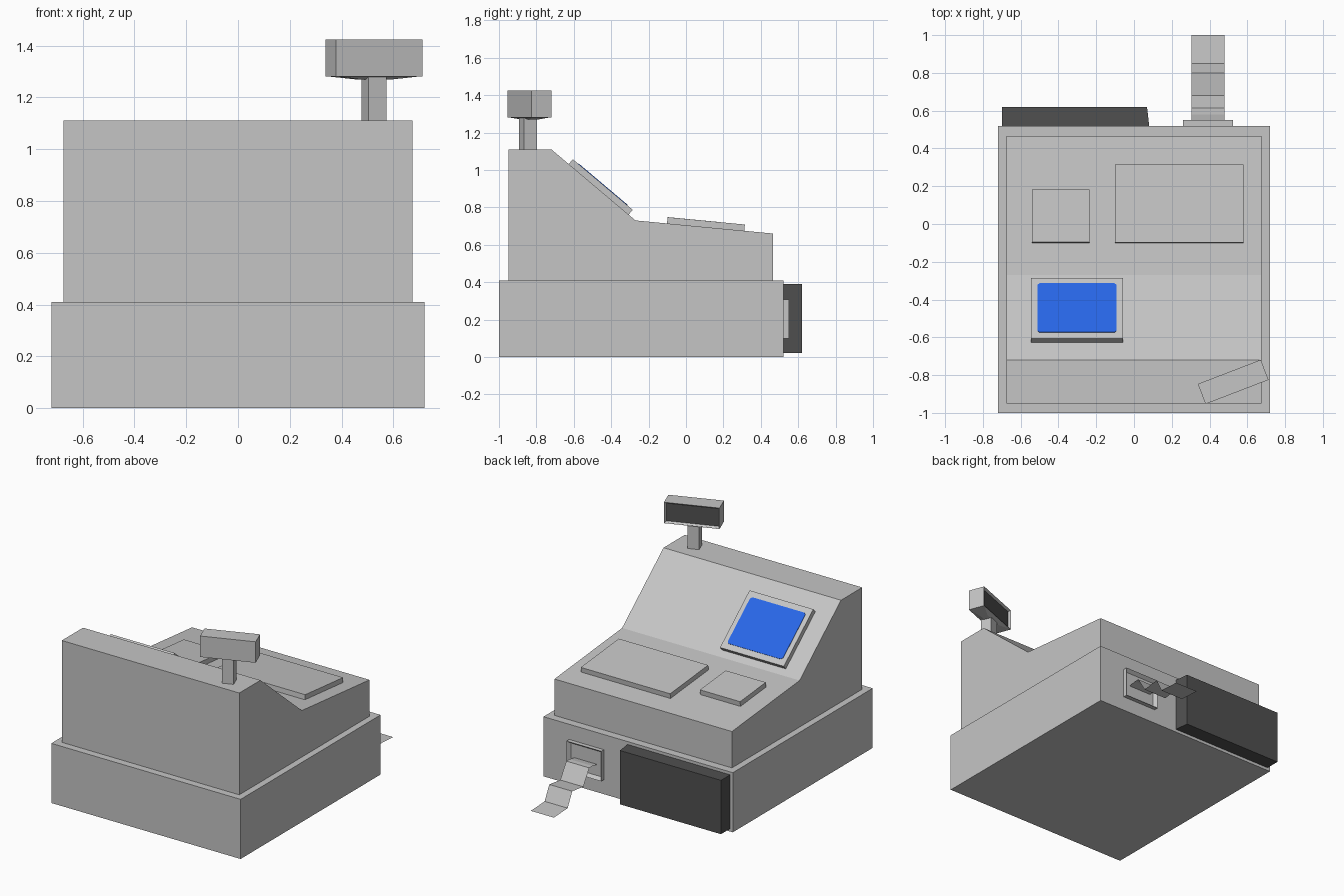
import bpy, bmesh, math
from mathutils import Matrix, Vector

if "Cube" in bpy.data.objects:
    bpy.data.objects.remove(bpy.data.objects["Cube"])


def material(name, rgb):
    m = bpy.data.materials.new(name)
    m.diffuse_color = (*rgb, 1)
    m.use_nodes = True
    m.node_tree.nodes["Principled BSDF"].inputs["Base Color"].default_value = m.diffuse_color
    return m


GREY = material("casing grey", (0.56, 0.56, 0.56))
DARK = material("dark grey", (0.08, 0.08, 0.08))
BLUE = material("screen blue", (0.022, 0.138, 0.83))


def finish(name, bm, mats, matrix=Matrix()):
    bmesh.ops.transform(bm, matrix=matrix, verts=bm.verts)
    mesh = bpy.data.meshes.new(name)
    bm.to_mesh(mesh)
    bm.free()
    for m in mats:
        mesh.materials.append(m)
    ob = bpy.data.objects.new(name, mesh)
    bpy.context.collection.objects.link(ob)
    return ob


def place(loc, angle=0, axis='X'):
    return Matrix.Translation(loc) @ Matrix.Rotation(angle, 4, axis)


def box(name, size, matrix, mats=(GREY,), recess=None):
    """Box standing on its local origin; recess = (border, depth) sinks the +y face."""
    bm = bmesh.new()
    bmesh.ops.create_cube(bm, size=1)
    for v in bm.verts:
        v.co = Vector((v.co.x * size[0], v.co.y * size[1], (v.co.z + 0.5) * size[2]))
    if recess:
        bm.normal_update()
        face = [f for f in bm.faces if f.normal.y > 0.9]
        bmesh.ops.inset_individual(bm, faces=face, thickness=recess[0])
        for v in face[0].verts:
            v.co.y -= recess[1]
        face[0].material_index = len(mats) - 1
    return finish(name, bm, mats, matrix)


def prism(name, points, offset, mats, matrix=Matrix()):
    """Extrude a flat outline by the offset vector."""
    bm = bmesh.new()
    face = bm.faces.new([bm.verts.new(p) for p in points])
    ext = bmesh.ops.extrude_face_region(bm, geom=[face])
    bmesh.ops.translate(bm, vec=offset, verts=[g for g in ext['geom'] if isinstance(g, bmesh.types.BMVert)])
    bmesh.ops.recalc_face_normals(bm, faces=bm.faces)
    return finish(name, bm, mats, matrix)


# Base housing and sloped upper body
box("base", (1.44, 1.52, 0.41), place((0, -0.24, 0)))
profile = [(-0.95, 0.41), (-0.95, 1.11), (-0.72, 1.11), (-0.27, 0.73), (0.465, 0.66), (0.465, 0.41)]
prism("upper_body", [(-0.675, y, z) for y, z in profile], (1.35, 0, 0), [GREY])

# Key pads on the shallow slope
shallow = -math.atan2(0.07, 0.735)
box("large_keypad", (0.68, 0.415, 0.034), place((0.24, 0.105, 0.694), shallow))
box("small_keypad", (0.305, 0.28, 0.034), place((-0.387, 0.04, 0.7005), shallow))

# Operator screen on the steep slope, with a clipped-corner blue panel
steep = place((-0.302, -0.467, 0.896), -math.atan2(0.38, 0.45))
box("screen_housing", (0.485, 0.419, 0.034), steep)
w, h, c = 0.21, 0.17, 0.012
outline = [(w - c, -h), (w, c - h), (w, h - c), (w - c, h), (c - w, h), (-w, h - c), (-w, c - h), (c - w, -h)]
prism("screen_panel", [(x, y, 0.033) for x, y in outline], (0, 0, 0.004), [BLUE], steep)

# Cash drawer with one tapered end
drawer = [(-0.70, 0.515), (0.081, 0.515), (0.069, 0.62), (-0.70, 0.62)]
prism("cash_drawer", [(x, y, 0.02) for x, y in drawer], (0, 0, 0.37), [DARK])

# Receipt slot frame and folded paper strip
box("receipt_slot", (0.264, 0.03, 0.206), place((0.392, 0.535, 0.10)), recess=(0.025, 0.024))
path = [(0.527, 0.195), (0.58, 0.205), (0.615, 0.205), (0.68, 0.10), (0.80, 0.115), (0.85, 0.018), (1.0, 0.01)]
bm = bmesh.new()
rows = [[bm.verts.new((x, y, z)) for x in (0.305, 0.48)] for y, z in path]
for a, b in zip(rows, rows[1:]):
    bm.faces.new((a[0], a[1], b[1], b[0]))
finish("receipt_paper", bm, [GREY])

# Customer display: turned post, shallow collar and head with sunken panel
turn = math.radians(21)
box("display_post", (0.075, 0.075, 0.18), place((0.525, -0.845, 1.10), turn, 'Z'))
collar = box("display_collar", (0.355, 0.112, 0.012), place((0.525, -0.836, 1.27), turn, 'Z'))
centre = Vector((0.525, -0.836, 1.27))
for v in collar.data.vertices:
    if v.co.z < 1.275:
        v.co = centre + (v.co - centre) * 0.4
box("display_head", (0.357, 0.114, 0.144), place((0.525, -0.836, 1.28), turn, 'Z'),
    (GREY, DARK), recess=(0.016, 0.015))
